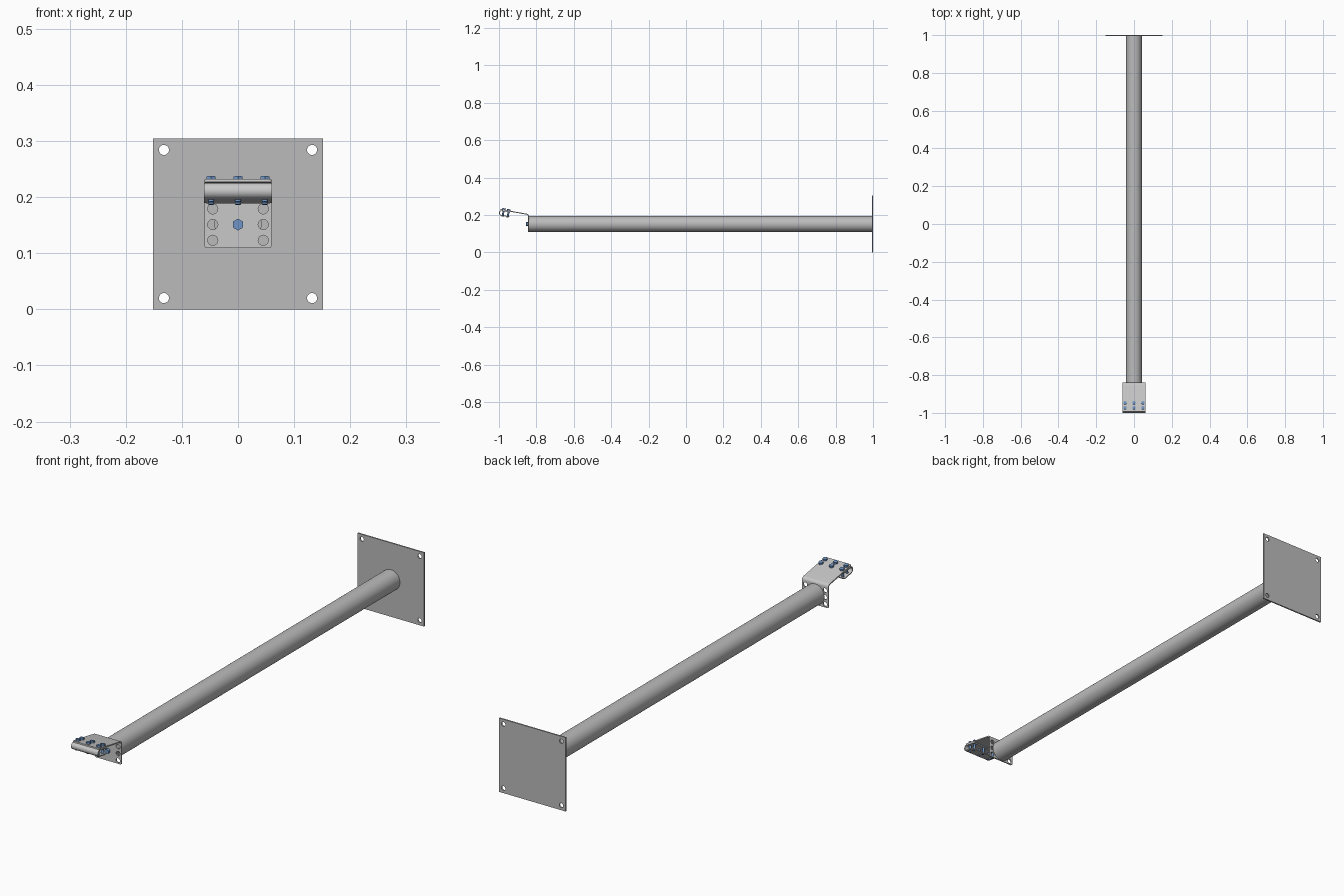
import bpy, bmesh, math
from mathutils import Vector, Matrix

if "Cube" in bpy.data.objects:
    bpy.data.objects.remove(bpy.data.objects["Cube"])


def material(name, rgb):
    m = bpy.data.materials.new(name)
    m.diffuse_color = (*rgb, 1)
    m.use_nodes = True
    m.node_tree.nodes["Principled BSDF"].inputs["Base Color"].default_value = m.diffuse_color
    return m


STEEL = material("light_grey_steel", (0.58, 0.58, 0.58))
GREY = material("grey_steel", (0.50, 0.50, 0.50))
BLUE = material("blue_bolt", (0.16, 0.30, 0.56))

# Frame of the tilted flap: t runs forward along it, n is its upward normal
TILT = math.radians(10)
CORNER = Vector((0, -0.8425, 0.203))
T = Vector((0, -math.cos(TILT), math.sin(TILT)))
N = Vector((0, math.sin(TILT), math.cos(TILT)))


def flap(t, n, x=0):
    return CORNER + T * t + N * n + Vector((x, 0, 0))


def finish(name, bm, mat):
    bmesh.ops.recalc_face_normals(bm, faces=bm.faces)
    me = bpy.data.meshes.new(name)
    bm.to_mesh(me)
    bm.free()
    ob = bpy.data.objects.new(name, me)
    bpy.context.collection.objects.link(ob)
    if mat:
        me.materials.append(mat)
    return ob


def activate(ob):
    bpy.ops.object.select_all(action='DESELECT')
    ob.select_set(True)
    bpy.context.view_layer.objects.active = ob


def smooth(ob):
    activate(ob)
    bpy.ops.object.shade_smooth_by_angle(angle=math.radians(35))


def add_cyl(bm, a, b, r, sides, spin=0):
    """Closed prism from point a to point b."""
    d = b - a
    rot = d.to_track_quat('Z', 'Y').to_matrix().to_4x4()
    mat = Matrix.Translation((a + b) / 2) @ rot @ Matrix.Rotation(spin, 4, 'Z')
    bmesh.ops.create_cone(bm, cap_ends=True, segments=sides, radius1=r,
                          radius2=r, depth=d.length, matrix=mat)


def drill(ob, holes, r):
    """Cut round holes, each given as a pair of axis end points."""
    bm = bmesh.new()
    for a, b in holes:
        add_cyl(bm, a, b, r, 24)
    cutter = finish("hole_cutter", bm, None)
    cutter.hide_render = True
    mod = ob.modifiers.new("holes", 'BOOLEAN')
    mod.operation = 'DIFFERENCE'
    mod.solver = 'EXACT'
    mod.object = cutter
    activate(ob)
    bpy.ops.object.modifier_apply(modifier=mod.name)
    bpy.data.objects.remove(cutter)


def sheet(name, path, half, thick, corner, mat):
    """Bent sheet metal: centre line swept across x, with rounded corners."""
    bm = bmesh.new()
    rows = [[bm.verts.new((s * half, p.y, p.z)) for s in (-1, 1)] for p in path]
    for a, b in zip(rows, rows[1:]):
        bm.faces.new((a[0], a[1], b[1], b[0]))
    bmesh.ops.bevel(bm, geom=rows[0] + rows[-1], offset=corner, segments=5,
                    profile=0.5, affect='VERTICES')
    ob = finish(name, bm, mat)
    mod = ob.modifiers.new("thickness", 'SOLIDIFY')
    mod.thickness = thick
    mod.offset = 0
    mod.use_even_offset = True
    activate(ob)
    bpy.ops.object.modifier_apply(modifier=mod.name)
    return ob


# Square wall plate with four corner holes
bm = bmesh.new()
bmesh.ops.create_cube(bm, size=1, matrix=Matrix.Translation((0, 0.997, 0.152))
                      @ Matrix.Diagonal((0.303, 0.006, 0.304, 1)))
wall_plate = finish("wall_plate", bm, GREY)
drill(wall_plate, [(Vector((x, 0.95, z)), Vector((x, 1.05, z)))
                   for x in (-0.132, 0.132) for z in (0.020, 0.284)], 0.009)

# Long round arm
bm = bmesh.new()
add_cyl(bm, Vector((0, -0.84, 0.152)), Vector((0, 0.994, 0.152)), 0.042, 64)
smooth(finish("arm_tube", bm, GREY))

# Bent end bracket: upright, curved bend, tilted flap
low, high = CORNER - Vector((0, 0, 0.010)), flap(0.010, 0)
bend = [low * (1 - u) ** 2 + CORNER * 2 * u * (1 - u) + high * u * u
        for u in (i / 8 for i in range(9))]
path = [Vector((0, -0.8425, 0.109))] + bend + [flap(0.152, 0)]
bracket = sheet("end_bracket", path, 0.060, 0.005, 0.005, STEEL)
drill(bracket, [(Vector((x, -0.87, z)), Vector((x, -0.8395, z)))
                for x in (-0.045, 0.045) for z in (0.123, 0.151, 0.179)], 0.009)
smooth(bracket)

# Folded clamp strip under the flap, round side forward
arc = [math.pi * i / 20 for i in range(21)]
path = [flap(0.098, -0.0046)]
path += [flap(0.142 + 0.0125 * math.sin(a), -0.0171 + 0.0125 * math.cos(a))
         for a in arc]
path += [flap(0.098, -0.0296)]
smooth(sheet("clamp_strip", path, 0.061, 0.004, 0.006, STEEL))

# Hex bolts through flap and clamp, plus one holding the bracket to the arm
bm = bmesh.new()
for x in (-0.048, 0, 0.048):
    for t in (0.107, 0.134):
        add_cyl(bm, flap(t, 0.0025, x), flap(t, 0.010, x), 0.0095, 6)
        add_cyl(bm, flap(t, -0.0355, x), flap(t, 0.003, x), 0.005, 20)
smooth(finish("clamp_bolts", bm, BLUE))

bm = bmesh.new()
add_cyl(bm, Vector((0, -0.845, 0.151)), Vector((0, -0.856, 0.151)), 0.0105, 6)
smooth(finish("arm_bolt", bm, BLUE))
